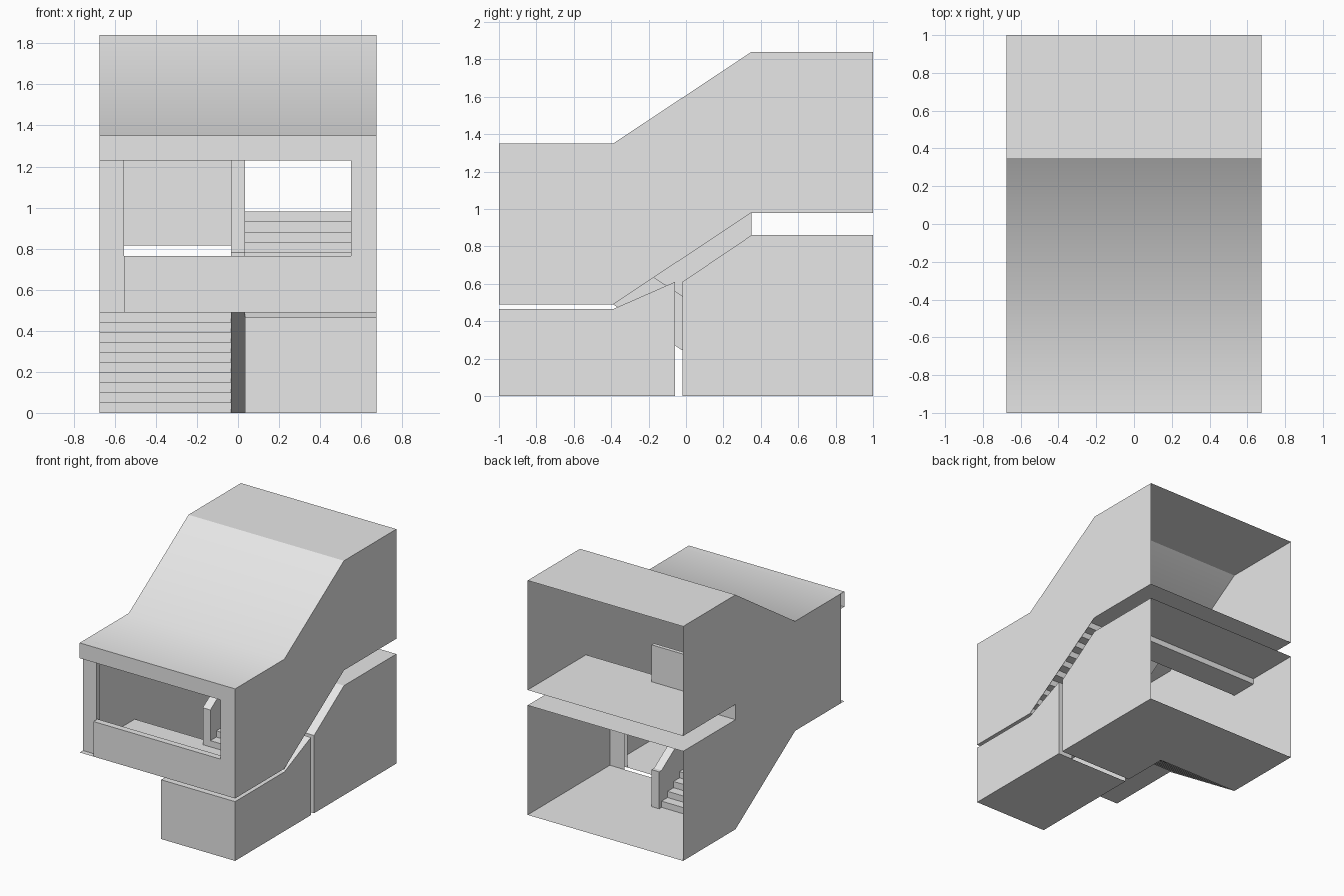
import bpy
import bmesh

cube = bpy.data.objects.get("Cube")
if cube:
    bpy.data.objects.remove(cube, do_unlink=True)

grey = bpy.data.materials.new("plain_grey")
grey.use_nodes = True
grey.diffuse_color = (0.8, 0.8, 0.8, 1)
grey.node_tree.nodes["Principled BSDF"].inputs["Base Color"].default_value = (0.8, 0.8, 0.8, 1)

W = 0.675            # half width of the house
F, S, T, B = -1.0, -0.39, 0.35, 1.0   # front, stair start, stair end, back
MID, TOP = 0.49, 0.98                 # front and upper floor heights
EAVE, RIDGE = 1.35, 1.84
LOW = 0.86                            # roof of the lower room
P = 0.033                             # half thickness of the balustrades
G0, G1 = -0.06, -0.02                 # narrow gap in the lower storey
RAIL = 0.29


def finish(name, bm, smooth=False):
    mesh = bpy.data.meshes.new(name)
    for f in bm.faces:
        f.smooth = smooth
    bm.to_mesh(mesh)
    bm.free()
    mesh.materials.append(grey)
    obj = bpy.data.objects.new(name, mesh)
    bpy.context.scene.collection.objects.link(obj)
    return obj


def strip(name, path, x0=-W, x1=W, smooth=False):
    """Sheet that follows a (y, z) path across the width."""
    bm = bmesh.new()
    rows = [[bm.verts.new((x, y, z)) for x in (x0, x1)] for y, z in path]
    for a, b in zip(rows, rows[1:]):
        bm.faces.new((a[0], a[1], b[1], b[0]))
    return finish(name, bm, smooth)


def wall(name, outline, x, thick=0.0):
    """Side wall from a (y, z) outline, solid when thick is given."""
    bm = bmesh.new()
    face = bm.faces.new([bm.verts.new((x, y, z)) for y, z in outline])
    if x < 0 and not thick:
        face.normal_flip()
    if thick:
        new = bmesh.ops.extrude_face_region(bm, geom=[face])["geom"]
        verts = [v for v in new if isinstance(v, bmesh.types.BMVert)]
        bmesh.ops.translate(bm, verts=verts, vec=(thick, 0, 0))
        bmesh.ops.recalc_face_normals(bm, faces=bm.faces)
    return finish(name, bm)


def box(name, x0, x1, y0, y1, z0, z1):
    return wall(name, [(y0, z0), (y1, z0), (y1, z1), (y0, z1)], x0, x1 - x0)


def panel(name, x0, x1, y, z0, z1):
    return strip(name, [(y, z0), (y, z1)], x0, x1)


def stairs(name, y0, y1, z0, x0, x1, count=10):
    run, rise = (y1 - y0) / count, MID / count
    path = [(y0, z0)]
    for i in range(count):
        z = z0 + rise * (i + 1)
        path += [(y0 + run * i, z), (y0 + run * (i + 1), z)]
    return strip(name, path, x0, x1)


# Roof
strip("front_roof", [(F, EAVE), (S, EAVE), (T, RIDGE)], smooth=True)
strip("back_roof", [(T, RIDGE), (B, RIDGE)])

# Upper side walls
upper = [(F, MID), (S, MID), (T, TOP), (B, TOP), (B, RIDGE), (T, RIDGE), (S, EAVE), (F, EAVE)]
wall("left_upper_wall", upper, W)
wall("right_wall", [(B, 0), (T, 0), (S, MID), (-0.95, MID), (-0.95, EAVE), (S, EAVE),
                    (T, RIDGE), (B, RIDGE), (B, TOP), (T, TOP), (T, LOW), (B, LOW)], -W)

# Floors
strip("front_floor", [(F, MID), (S, MID)])
strip("upper_floor", [(T, TOP), (B, TOP)])

# Front frame
box("left_column", 0.55, W, F, -0.95, MID, EAVE)
box("right_column", -W, -0.555, -0.96, -0.92, MID, EAVE)
box("sill_wall", -0.555, 0.55, F, -0.95, MID, 0.765)
box("lintel", -0.555, 0.55, F, -0.95, 1.23, EAVE)
panel("lintel_face", -W, W, F, 1.23, EAVE)
strip("lintel_bottom", [(F, 1.23), (-0.95, 1.23)])

# Stairs, one up to the left and one down to the right
stairs("upper_stairs", S, T, MID, P, W)
stairs("lower_stairs", T, S, 0, -W, -P)

# Balustrades between and behind the stairs
E = T + 0.03
wall("upper_balustrade", [(S, MID), (T, TOP), (E, TOP), (E, TOP + RAIL), (T, TOP + RAIL),
                          (S, MID + RAIL)], -P, 2 * P)
wall("lower_balustrade", [(E, 0), (T, 0), (S, MID), (S, MID + RAIL), (T, RAIL), (E, RAIL)],
     -P, 2 * P)
box("landing_parapet", -W, -P, T, E, TOP, TOP + RAIL)
panel("stairwell_wall", -W, P, T, 0.815, TOP)

# Lower front room
wall("front_box_outer_wall", [(F, 0), (G0, 0), (G0, 0.61), (S, 0.465), (F, 0.465)], W)
wall("front_box_inner_wall", [(F, 0), (G0, 0), (G0, 0.61), (S, 0.465), (F, 0.465)], P)
strip("front_box_top", [(F, 0.465), (S, 0.465), (G0, 0.61)], P, W)
strip("front_box_floor", [(F, 0), (G0, 0)], P, W)
panel("front_box_face", P, W, F, 0, 0.465)

# Lower back room with the space under the stairs
wall("back_room_outer_wall", [(G1, 0), (B, 0), (B, LOW), (T, LOW), (G1, 0.61)], W)
wall("under_stair_wall", [(G1, 0), (T, 0), (G1, 0.25)], P)
strip("under_stair_ceiling", [(G1, 0.61), (T, LOW)], P, W)
strip("under_stair_floor", [(G1, 0), (T, 0)], P, W)
strip("back_room_floor", [(T, 0), (B, 0)])
strip("back_room_ceiling", [(T, LOW), (B, LOW)])
box("ceiling_beam", -W, W, T, 0.57, 0.815, LOW)
for label, y in (("front", G0), ("back", G1)):
    panel(label + "_door_jamb", 0.55, W, y, 0, 0.61)
